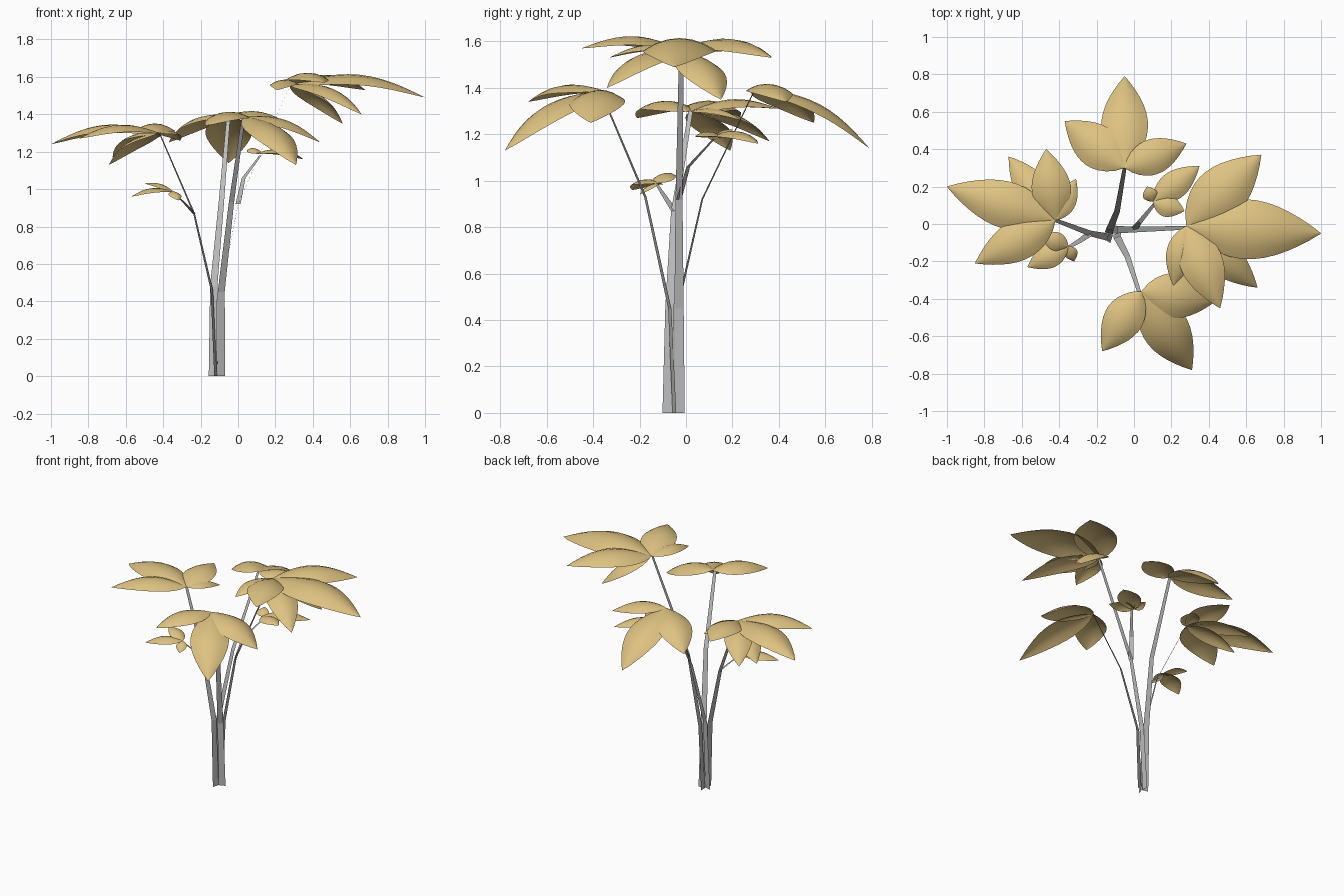
import bpy
import bmesh
import math
from mathutils import Vector

old = bpy.data.objects.get("Cube")
if old:
    bpy.data.objects.remove(old, do_unlink=True)


def make_material(name, colour):
    mat = bpy.data.materials.new(name)
    mat.use_nodes = True
    mat.diffuse_color = (*colour, 1)
    mat.node_tree.nodes["Principled BSDF"].inputs["Base Color"].default_value = (*colour, 1)
    return mat


LEAF_TAN = make_material("leaf_tan", (0.73, 0.54, 0.22))
STEM_GREY = make_material("stem_grey", (0.5, 0.5, 0.51))
UP = Vector((0, 0, 1))
ALONG, ACROSS = 12, 6


def finish(bm, name, material, smooth):
    mesh = bpy.data.meshes.new(name)
    bm.to_mesh(mesh)
    bm.free()
    mesh.materials.append(material)
    for poly in mesh.polygons:
        poly.use_smooth = smooth
    obj = bpy.data.objects.new(name, mesh)
    bpy.context.collection.objects.link(obj)
    return obj


def skin_rows(bm, rows):
    """Join successive rows of points into a sheet of quads."""
    verts = [[bm.verts.new(p) for p in row] for row in rows]
    for a, b in zip(verts, verts[1:]):
        for i in range(len(a) - 1):
            bm.faces.new((a[i], b[i], b[i + 1], a[i + 1]))


def add_leaf(bm, base, tip, width):
    """Pointed blade, arched along its length and cupped across it."""
    span = tip - base
    side = UP.cross(span).normalized()
    normal = span.cross(side).normalized()
    rows = []
    for i in range(ALONG + 1):
        t = i / ALONG
        half = 0.5 * width * max(math.sin(math.pi * t ** 0.85), 0.004) ** 0.9
        centre = base + span * t
        centre += normal * span.length * 0.12 * math.sin(math.pi * t)
        row = []
        for j in range(ACROSS + 1):
            u = 1 - 2 * j / ACROSS
            row.append(centre + side * half * u - normal * 0.35 * half * u * u)
        rows.append(row)
    skin_rows(bm, rows)


def crown(name, hub, leaves):
    """Each leaf is given by its tip and its full width."""
    bm = bmesh.new()
    for x, y, z, width in leaves:
        add_leaf(bm, Vector(hub), Vector((x, y, z)), width)
    bmesh.ops.recalc_face_normals(bm, faces=bm.faces)
    # Keep the sunny side of every blade facing up
    bm.normal_update()
    bmesh.ops.reverse_faces(bm, faces=[f for f in bm.faces if f.normal.z < 0])
    return finish(bm, name, LEAF_TAN, True)


def stem(name, points, widths):
    """Flat tapering ribbon, its width square to the way it leans."""
    points = [Vector(p) for p in points]
    side = UP.cross(points[-1] - points[0]).normalized()
    bm = bmesh.new()
    skin_rows(bm, [[p + side * w / 2, p - side * w / 2] for p, w in zip(points, widths)])
    return finish(bm, name, STEM_GREY, False)


# Four main stems rising from one foot
MAIN = (0.045, 0.04, 0.03, 0.02)
stem("right_stem", [(-0.12, -0.08, 0), (-0.14, -0.07, 0.46),
                    (-0.235, -0.05, 0.87), (-0.42, 0.02, 1.3)], MAIN)
stem("left_stem", [(-0.115, -0.028, 0), (-0.09, -0.03, 0.45),
                   (0, -0.03, 0.92), (0.28, -0.02, 1.56)], MAIN)
stem("front_stem", [(-0.09, -0.05, 0), (-0.09, -0.07, 0.45),
                    (-0.035, -0.175, 0.93), (0.03, -0.37, 1.39)], MAIN)
stem("back_stem", [(-0.135, -0.05, 0), (-0.13, -0.03, 0.48),
                   (-0.09, 0.07, 0.92), (-0.05, 0.3, 1.4)], MAIN)

# Side shoots
SHOOT = (0.035, 0.025, 0.015)
stem("left_shoot", [(0, -0.03, 0.92), (0.03, 0.01, 1.06), (0.12, 0.12, 1.18)], SHOOT)
stem("right_shoot", [(-0.235, -0.05, 0.87), (-0.29, -0.09, 0.93),
                     (-0.36, -0.13, 0.99)], SHOOT)

# Leaf crowns
crown("left_crown", (0.28, -0.01, 1.56), [
    (1, -0.05, 1.49, 0.32), (0.68, 0.37, 1.53, 0.28),
    (0.46, -0.45, 1.57, 0.23), (0.66, -0.34, 1.4, 0.2),
    (0.56, 0.15, 1.35, 0.22), (0.21, -0.33, 1.53, 0.15)])
crown("front_crown", (0.04, -0.36, 1.39), [
    (0.31, -0.78, 1.13, 0.25), (-0.17, -0.68, 1.34, 0.21),
    (0.44, -0.41, 1.25, 0.24)])
crown("back_crown", (-0.05, 0.3, 1.4), [
    (-0.05, 0.79, 1.14, 0.25), (-0.37, 0.55, 1.25, 0.23),
    (0.28, 0.43, 1.34, 0.19)])
crown("right_crown", (-0.42, 0.02, 1.3), [
    (-1, 0.2, 1.24, 0.25), (-0.85, -0.21, 1.27, 0.22),
    (-0.47, 0.4, 1.31, 0.21), (-0.67, 0.36, 1.17, 0.18),
    (-0.69, 0.19, 1.13, 0.18), (-0.31, 0.24, 1.26, 0.12)])

# Small crowns on the shoots
crown("left_shoot_crown", (0.1, 0.12, 1.19), [
    (0.35, 0.31, 1.16, 0.15), (0.27, 0.07, 1.19, 0.12),
    (0.07, 0.2, 1.22, 0.08)])
crown("right_shoot_crown", (-0.35, -0.12, 0.99), [
    (-0.57, -0.23, 0.96, 0.13), (-0.5, -0.06, 1.03, 0.1),
    (-0.32, -0.2, 0.94, 0.07)])
